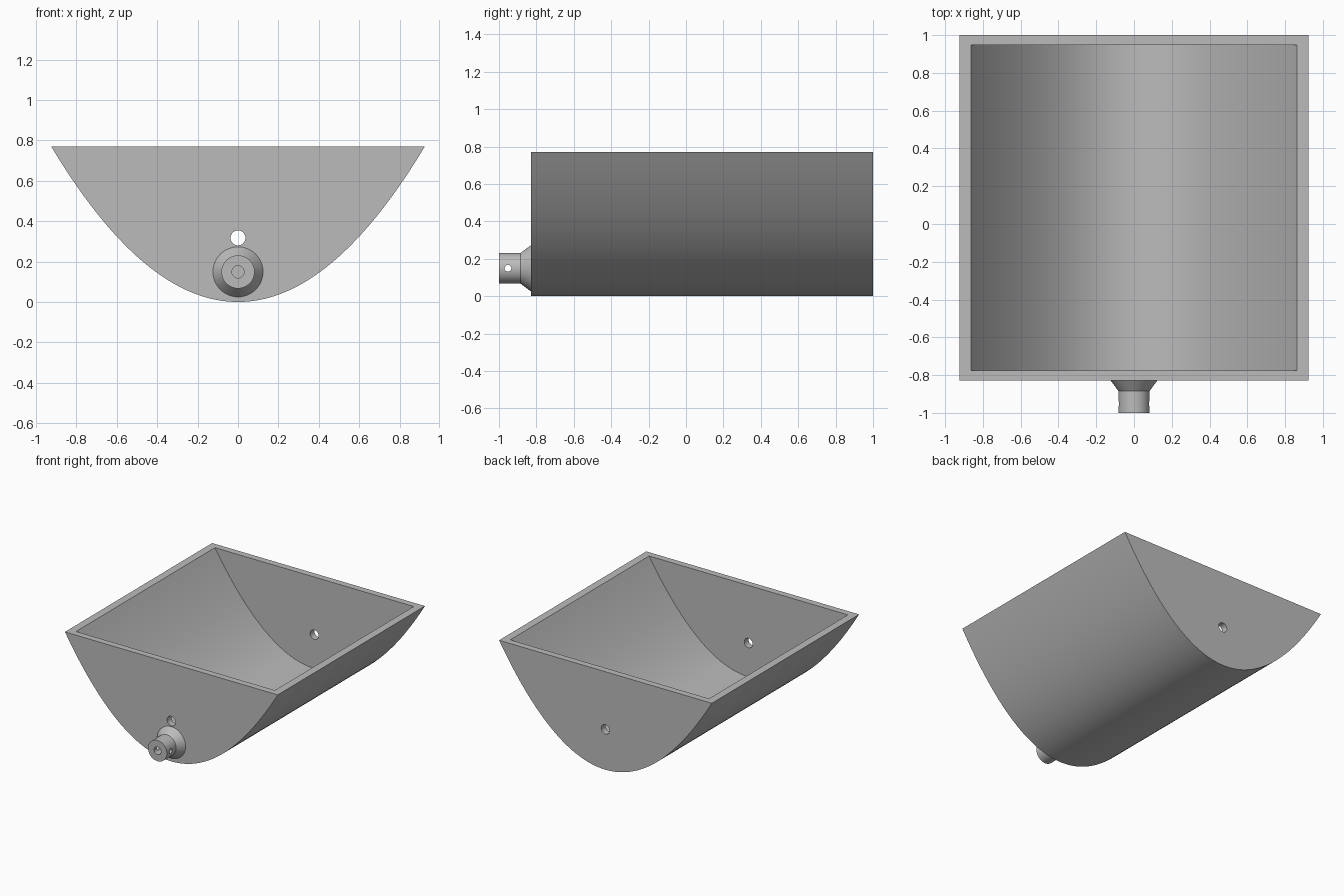
import bpy, bmesh, math
from mathutils import Matrix, Vector

old = bpy.data.objects.get("Cube")
if old:
    bpy.data.objects.remove(old, do_unlink=True)

grey = bpy.data.materials.new("plain grey")
grey.use_nodes = True
colour = (0.5, 0.5, 0.5, 1)
grey.diffuse_color = colour
grey.node_tree.nodes["Principled BSDF"].inputs["Base Color"].default_value = colour

HALF, HEIGHT, WALL = 0.925, 0.77, 0.052
FRONT, BACK = -0.828, 1.0
NOZZLE_Z, VENT_Z = 0.149, 0.317
CURVE = HEIGHT / HALF ** 2


def make(name, bm):
    bmesh.ops.recalc_face_normals(bm, faces=bm.faces[:])
    mesh = bpy.data.meshes.new(name)
    bm.to_mesh(mesh)
    bm.free()
    mesh.materials.append(grey)
    obj = bpy.data.objects.new(name, mesh)
    bpy.context.collection.objects.link(obj)
    return obj


def parabola_prism(name, reach, inset, y0, y1, steps=72):
    """Parabolic section, moved inward along its normal, extruded along y."""
    bm = bmesh.new()
    verts = []
    for i in range(steps + 1):
        x = reach * (2 * i / steps - 1)
        normal = Vector((-2 * CURVE * x, 0, 1)).normalized()
        verts.append(bm.verts.new(Vector((x, y0, CURVE * x * x)) + normal * inset))
    face = bm.faces.new(verts)
    new = bmesh.ops.extrude_face_region(bm, geom=[face])["geom"]
    bmesh.ops.translate(bm, vec=(0, y1 - y0, 0),
                        verts=[v for v in new if isinstance(v, bmesh.types.BMVert)])
    return make(name, bm)


def rod(name, centre, radius, length, axis):
    bm = bmesh.new()
    bmesh.ops.create_cone(bm, cap_ends=True, segments=32, radius1=radius,
                          radius2=radius, depth=length,
                          matrix=Matrix.Translation(centre) @ Matrix.Rotation(math.pi / 2, 4, axis))
    return make(name, bm)


def cut(obj, cutter):
    """Carve the cutter out of the part, then discard it."""
    mod = obj.modifiers.new("cut", "BOOLEAN")
    mod.operation, mod.solver, mod.object = "DIFFERENCE", "EXACT", cutter
    bpy.context.view_layer.objects.active = obj
    bpy.ops.object.modifier_apply(modifier=mod.name)
    bpy.data.objects.remove(cutter, do_unlink=True)


# Trough: hollow parabolic bucket with a vent hole through both end walls
trough = parabola_prism("trough", HALF, 0, FRONT, BACK)
cut(trough, parabola_prism("cavity_cutter", HALF * 1.15, WALL, FRONT + WALL, BACK - WALL))
cut(trough, rod("vent_cutter", (0, 0, VENT_Z), 0.037, 3, "X"))

# Nozzle: turned profile with flared base and blind bore
profile = [(0, -0.81), (0.124, -0.81), (0.124, FRONT), (0.082, -0.885),
           (0.082, -1), (0.03, -1), (0.03, -0.86), (0, -0.86)]
bm = bmesh.new()
ring = [bm.verts.new((r, y, NOZZLE_Z)) for r, y in profile]
edges = [bm.edges.new(pair) for pair in zip(ring, ring[1:])]
bmesh.ops.spin(bm, geom=ring + edges, cent=(0, 0, NOZZLE_Z), axis=(0, 1, 0),
               angle=math.tau, steps=64, use_duplicate=False)
bmesh.ops.remove_doubles(bm, verts=bm.verts[:], dist=0.0001)
nozzle = make("nozzle", bm)

# Pin hole across the nozzle
cut(nozzle, rod("pin_cutter", (0, -0.952, NOZZLE_Z), 0.018, 0.5, "Y"))

for obj in (trough, nozzle):
    bpy.ops.object.select_all(action="DESELECT")
    obj.select_set(True)
    bpy.context.view_layer.objects.active = obj
    bpy.ops.object.shade_smooth_by_angle(angle=math.radians(25))
